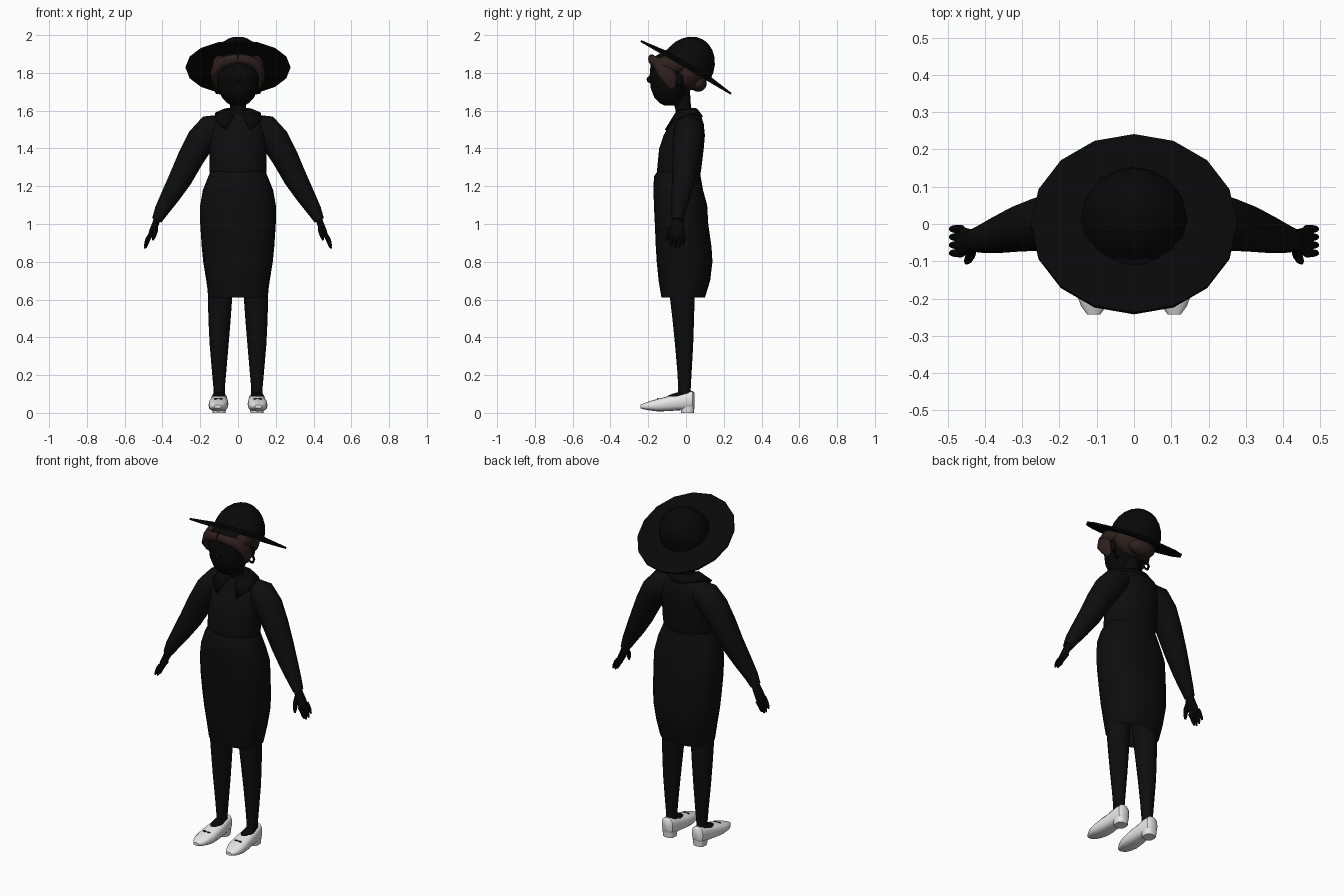
import bpy, bmesh, math
from mathutils import Vector, Matrix


def material(name, rgb):
    m = bpy.data.materials.new(name)
    m.diffuse_color = (*rgb, 1)
    return m


BLACK = material("black", (0.0025, 0.0025, 0.0025))
CHARCOAL = material("charcoal", (0.004, 0.004, 0.004))
BROWN = material("dark_brown", (0.028, 0.015, 0.013))
WHITE = material("white", (0.8, 0.8, 0.8))


def finish(bm, name, mat, mirror=False):
    bmesh.ops.recalc_face_normals(bm, faces=bm.faces)
    me = bpy.data.meshes.new(name)
    bm.to_mesh(me)
    bm.free()
    me.materials.append(mat)
    ob = bpy.data.objects.new(name, me)
    bpy.context.collection.objects.link(ob)
    if mirror:
        ob.modifiers.new("mirror", 'MIRROR')
    return ob


def sweep(name, mat, rings, axis=None, sides=16, mirror=False, power=1.0):
    """Skin rings (x, y, z, radius_u, radius_v); axis None follows the path."""
    bm = bmesh.new()
    pts = [Vector(r[:3]) for r in rings]
    loops = []
    for i, r in enumerate(rings):
        if axis == 'Z':
            u, v = Vector((1, 0, 0)), Vector((0, 1, 0))
        elif axis == 'Y':
            u, v = Vector((1, 0, 0)), Vector((0, 0, 1))
        else:
            t = (pts[min(i + 1, len(pts) - 1)] - pts[max(i - 1, 0)]).normalized()
            ref = Vector((0, 1, 0)) if abs(t.y) < 0.9 else Vector((1, 0, 0))
            u = t.cross(ref).normalized()
            v = u.cross(t)
        loop = []
        for k in range(sides):
            a = 2 * math.pi * k / sides
            c, s = math.cos(a), math.sin(a)
            c = math.copysign(abs(c) ** power, c)
            s = math.copysign(abs(s) ** power, s)
            loop.append(bm.verts.new(pts[i] + u * c * r[3] + v * s * r[4]))
        loops.append(loop)
    for a, b in zip(loops, loops[1:]):
        for k in range(sides):
            n = (k + 1) % sides
            bm.faces.new((a[k], a[n], b[n], b[k]))
    bm.faces.new(loops[0])
    bm.faces.new(loops[-1])
    return finish(bm, name, mat, mirror)


def stack(name, mat, rows, **kw):
    """Upright form from rows (z, half_width, y_front, y_back)."""
    rings = [(0, (f + b) / 2, z, w, (b - f) / 2) for z, w, f, b in rows]
    return sweep(name, mat, rings, axis='Z', **kw)


def ball(name, mat, loc, size, mirror=False, tilt=0):
    bm = bmesh.new()
    mx = Matrix.Translation(loc) @ Matrix.Rotation(tilt, 4, 'X') @ Matrix.Diagonal((*size, 1))
    bmesh.ops.create_uvsphere(bm, u_segments=16, v_segments=10, radius=1, matrix=mx)
    return finish(bm, name, mat, mirror)


def tube(name, mat, pts, radii, **kw):
    return sweep(name, mat, [(*p, r, r) for p, r in zip(pts, radii)], **kw)


# Skirt, with an inner wall so the hem is open
stack("skirt", CHARCOAL, [
    (0.90, .14, -.12, .09), (0.63, .142, -.12, .095), (0.61, .155, -.13, .10),
    (0.70, .168, -.145, .128), (0.80, .184, -.155, .14), (0.88, .192, -.16, .135),
    (1.00, .20, -.165, .118), (1.10, .20, -.17, .112), (1.18, .186, -.172, .09),
    (1.25, .158, -.17, .078), (1.28, .145, -.15, .07)], sides=24, power=.85)

# Bodice
stack("bodice", CHARCOAL, [
    (1.24, .135, -.145, .065), (1.255, .148, -.155, .075), (1.30, .152, -.152, .082),
    (1.40, .15, -.142, .094), (1.47, .15, -.118, .10), (1.53, .15, -.085, .094),
    (1.57, .125, -.06, .08), (1.60, .06, -.045, .055)], sides=24, power=.9)

# Collar flaps, folded over the front of the shoulders
bm = bmesh.new()
outline = [(.02, -.062, 1.575), (.065, -.112, 1.50), (.125, -.07, 1.555),
           (.12, .03, 1.59), (.04, .085, 1.57), (0, .09, 1.57),
           (0, .06, 1.61), (.05, .045, 1.615), (.075, -.01, 1.61), (.045, -.05, 1.60)]
v = [bm.verts.new(p) for p in outline]
for f in ((0, 1, 9), (1, 2, 9), (9, 2, 8), (2, 3, 8), (3, 4, 7, 8), (4, 5, 6, 7)):
    bm.faces.new([v[i] for i in f])
collar = finish(bm, "collar", BLACK, mirror=True)
collar.modifiers.new("thickness", 'SOLIDIFY').thickness = 0.012

# Sleeves
sweep("sleeve", CHARCOAL, [
    (.09, .015, 1.52, .06, .06), (.14, .015, 1.505, .078, .078),
    (.195, .01, 1.445, .077, .08), (.25, .0, 1.35, .07, .072),
    (.305, -.012, 1.24, .062, .062), (.36, -.028, 1.145, .05, .05),
    (.405, -.04, 1.07, .038, .038), (.43, -.044, 1.02, .027, .031)], mirror=True)

# Hands
sweep("palm", BLACK, [
    (.422, -.044, 1.04, .018, .024), (.437, -.046, 1.0, .018, .032),
    (.456, -.047, .96, .015, .038), (.468, -.047, .93, .011, .035)],
    sides=12, mirror=True)
for i in range(4):
    y = -.078 + i * .0215
    drop = (.012, 0, .003, .018)[i]
    tube("finger", BLACK, [(.462, y, .945), (.477, y, .915 + drop / 2),
                           (.487, y, .885 + drop), (.493, y, .87 + drop)],
         (.0115, .011, .009, .004), sides=8, mirror=True)
tube("thumb", BLACK, [(.435, -.06, 1.0), (.438, -.082, .965),
                      (.445, -.097, .935), (.45, -.104, .915)],
     (.013, .014, .011, .005), sides=8, mirror=True)

# Legs
sweep("leg", CHARCOAL, [
    (.10, -.008, .07, .03, .034), (.10, -.008, .13, .03, .033),
    (.10, -.008, .22, .038, .038), (.10, -.01, .36, .05, .048),
    (.098, -.014, .48, .058, .056), (.095, -.02, .62, .065, .066),
    (.088, -.025, .92, .075, .08)], axis='Z', mirror=True)

# Shoes
sweep("shoe", WHITE, [
    (.10, .045, .07, .022, .036), (.10, .035, .068, .036, .048),
    (.10, 0, .063, .043, .047), (.10, -.045, .055, .046, .042),
    (.102, -.10, .048, .051, .039), (.104, -.15, .041, .052, .033),
    (.107, -.19, .038, .046, .025), (.108, -.22, .035, .034, .017),
    (.108, -.242, .034, .018, .009)], axis='Y', mirror=True, power=.75)
stack_heel = [(.10, .008, 0, .034, .034), (.10, .008, .035, .038, .037)]
sweep("shoe_heel", WHITE, stack_heel, axis='Z', mirror=True, power=.7)
ball("foot", BLACK, (.101, -.045, .083), (.035, .078, .025), True, math.radians(14))
for s in (-1, 1):
    ball("shoe_bow", BLACK, (.104 + s * .012, -.148, .073), (.012, .006, .005), True)

# Neck and head
stack("neck", BLACK, [(1.54, .055, -.05, .05), (1.60, .042, -.055, .03),
                      (1.64, .042, -.065, .025), (1.72, .05, -.08, .02)])
stack("head", BLACK, [
    (1.628, .035, -.115, -.045), (1.64, .058, -.14, -.03), (1.67, .085, -.168, -.005),
    (1.72, .107, -.187, .03), (1.78, .118, -.193, .06), (1.84, .12, -.188, .07),
    (1.89, .105, -.16, .065), (1.925, .06, -.10, .04)], sides=20)
ball("nose", BLACK, (0, -.192, 1.765), (.014, .016, .018))
ball("ear", BLACK, (.118, -.035, 1.765), (.012, .02, .034), True)

# Hair: back volume, low bun, waves framing the face
ball("hair_back", BROWN, (0, .005, 1.80), (.126, .096, .095))
ball("hair_bun", BROWN, (0, .065, 1.745), (.085, .045, .045))
sweep("hair_wave", BROWN, [
    (0, -.183, 1.875, .024, .018), (.045, -.178, 1.868, .027, .022),
    (.09, -.148, 1.85, .032, .03), (.122, -.11, 1.81, .022, .046),
    (.126, -.085, 1.765, .016, .04), (.114, -.07, 1.72, .008, .016)],
    sides=12, mirror=True)
ball("hair_side", BROWN, (.095, -.075, 1.845), (.042, .09, .05), True)

# Curled earrings
tube("earring", BLACK, [(.115, -.025, 1.745), (.122, -.022, 1.715), (.112, -.02, 1.693),
                        (.096, -.02, 1.692), (.09, -.02, 1.703)],
     (.004, .007, .007, .006, .003), sides=8, mirror=True)

# Tilted hat: sixteen-sided brim and domed crown
TILT = math.radians(-30.3)
brim = sweep("hat_brim", BLACK, [
    (0, 0, .0, .12, .12), (0, 0, -.006, .277, .277), (0, 0, .004, .277, .277),
    (0, 0, .022, .14, .14)], axis='Z', sides=16)
dome = [(0, 0, .17 * math.sin(a), .145 * math.cos(a), .14 * math.cos(a))
        for a in [math.radians(d) for d in (0, 15, 30, 45, 60, 75, 87)]]
crown = sweep("hat_crown", BLACK, dome, axis='Z', sides=16)
for part, y, z in ((brim, 0, 1.83), (crown, .005, 1.829)):
    part.location = (0, y, z)
    part.rotation_euler = (TILT, 0, 0)
    for p in part.data.polygons:
        p.use_smooth = False

# Smooth shading with sharp edges kept
bpy.ops.object.select_all(action='SELECT')
bpy.context.view_layer.objects.active = crown
bpy.ops.object.shade_smooth_by_angle(angle=math.radians(40))
